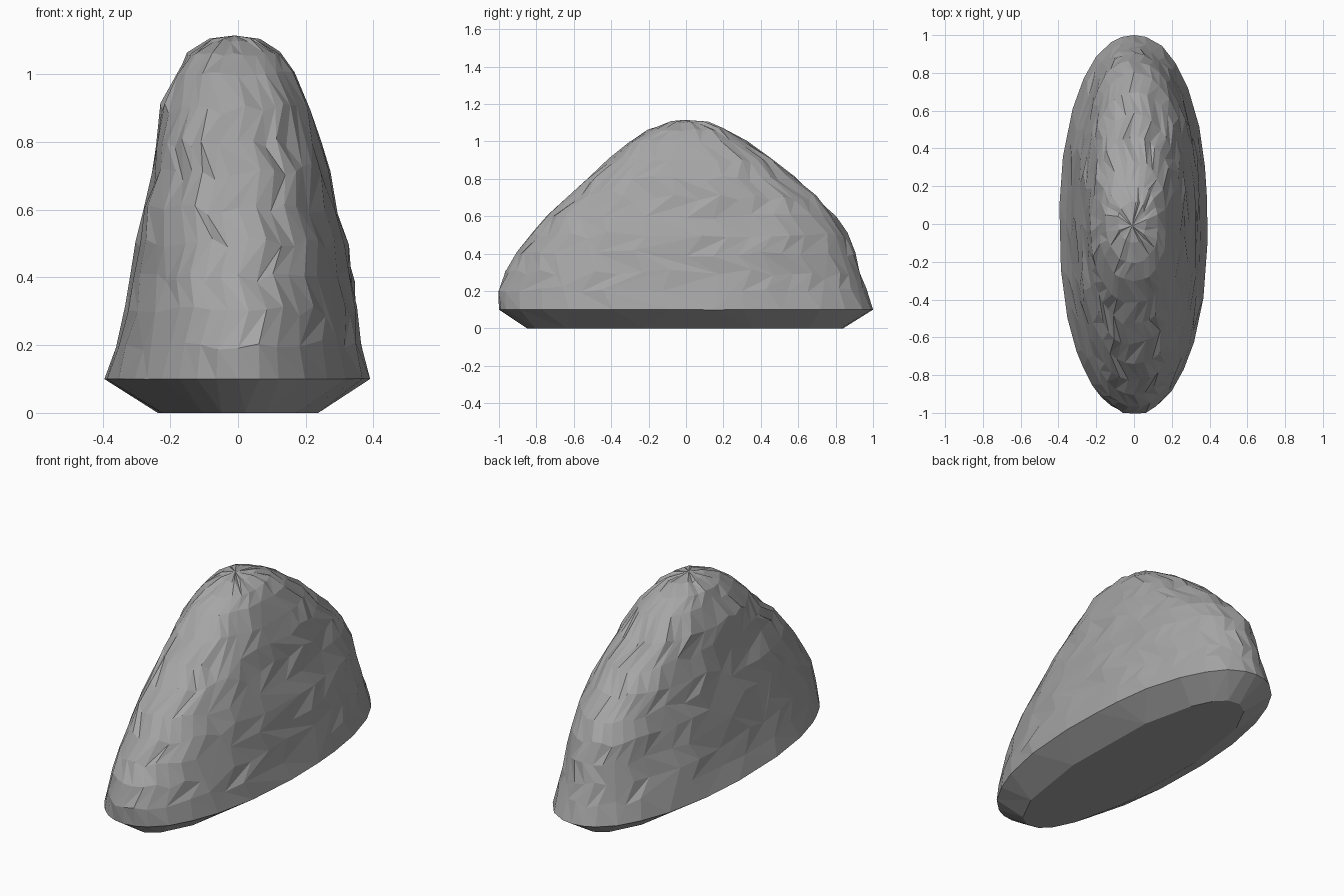
import bpy, bmesh, math, random
from mathutils import Vector, noise

if "Cube" in bpy.data.objects:
    bpy.data.objects.remove(bpy.data.objects["Cube"])
random.seed(4)

# One flat stone colour
stone = bpy.data.materials.new("stone_grey")
stone.use_nodes = True
colour = (0.38, 0.38, 0.38, 1)
stone.diffuse_color = colour
stone.node_tree.nodes["Principled BSDF"].inputs["Base Color"].default_value = colour

# Boulder levels: height, right, left, front and back reach
LEVELS = [
    (0.0, -0.24, 0.24, -0.85, 0.84),
    (0.1, -0.395, 0.39, -1.0, 1.0),
    (0.2, -0.36, 0.37, -1.0, 0.965),
    (0.3, -0.34, 0.355, -0.96, 0.93),
    (0.4, -0.317, 0.34, -0.905, 0.9),
    (0.5, -0.295, 0.32, -0.83, 0.86),
    (0.6, -0.274, 0.293, -0.745, 0.8),
    (0.7, -0.257, 0.273, -0.64, 0.7),
    (0.8, -0.241, 0.248, -0.53, 0.58),
    (0.9, -0.225, 0.215, -0.42, 0.46),
    (1.0, -0.185, 0.165, -0.31, 0.32),
    (1.06, -0.145, 0.12, -0.21, 0.22),
    (1.1, -0.08, 0.06, -0.1, 0.12),
]
SIDES = 44


def level_ring(bm, row, level):
    """Rounded outline with gently chipped sides, crisp at the base."""
    z, right, left, front, back = level
    power = 2 / 2.15 if z < 0.5 else 2 / 2.3
    ring = []
    for i in range(SIDES):
        shift = 0.5 * (row % 2) if row > 1 else 0
        a = math.tau * (i + shift) / SIDES
        c, s = math.cos(a), math.sin(a)
        x = (left if c > 0 else -right) * math.copysign(abs(c) ** power, c)
        y = (back if s > 0 else -front) * math.copysign(abs(s) ** power, s)
        p = Vector((x, y, z))
        if row > 1:
            chip = noise.noise(p * 4.5) * 0.014 + random.uniform(-0.005, 0.005)
            p += Vector((c, s, 0)) * chip
            p.z += random.uniform(-0.016, 0.016) * (1 if z < 1 else 0.4)
        ring.append(bm.verts.new(p))
    return ring


bm = bmesh.new()
rings = [level_ring(bm, row, level) for row, level in enumerate(LEVELS)]

# Walls between levels, split into facets
for row, (low, high) in enumerate(zip(rings, rings[1:])):
    for i in range(SIDES):
        j = (i + 1) % SIDES
        if row == 0:
            bm.faces.new((low[i], low[j], high[j], high[i]))
        elif row % 2:
            bm.faces.new((low[i], low[j], high[i]))
            bm.faces.new((low[j], high[j], high[i]))
        else:
            bm.faces.new((low[i], high[j], high[i]))
            bm.faces.new((low[i], low[j], high[j]))

# Flat underside and blunt crown
bm.faces.new(rings[0][::-1])
peak = bm.verts.new((-0.01, -0.01, 1.115))
for i in range(SIDES):
    bm.faces.new((rings[-1][i], rings[-1][(i + 1) % SIDES], peak))
bmesh.ops.recalc_face_normals(bm, faces=bm.faces)

mesh = bpy.data.meshes.new("boulder")
bm.to_mesh(mesh)
bm.free()
mesh.materials.append(stone)
boulder = bpy.data.objects.new("boulder", mesh)
bpy.context.collection.objects.link(boulder)

# Merge near-flat slivers into larger irregular facets
facets = boulder.modifiers.new("irregular_facets", 'DECIMATE')
facets.ratio = 0.72
